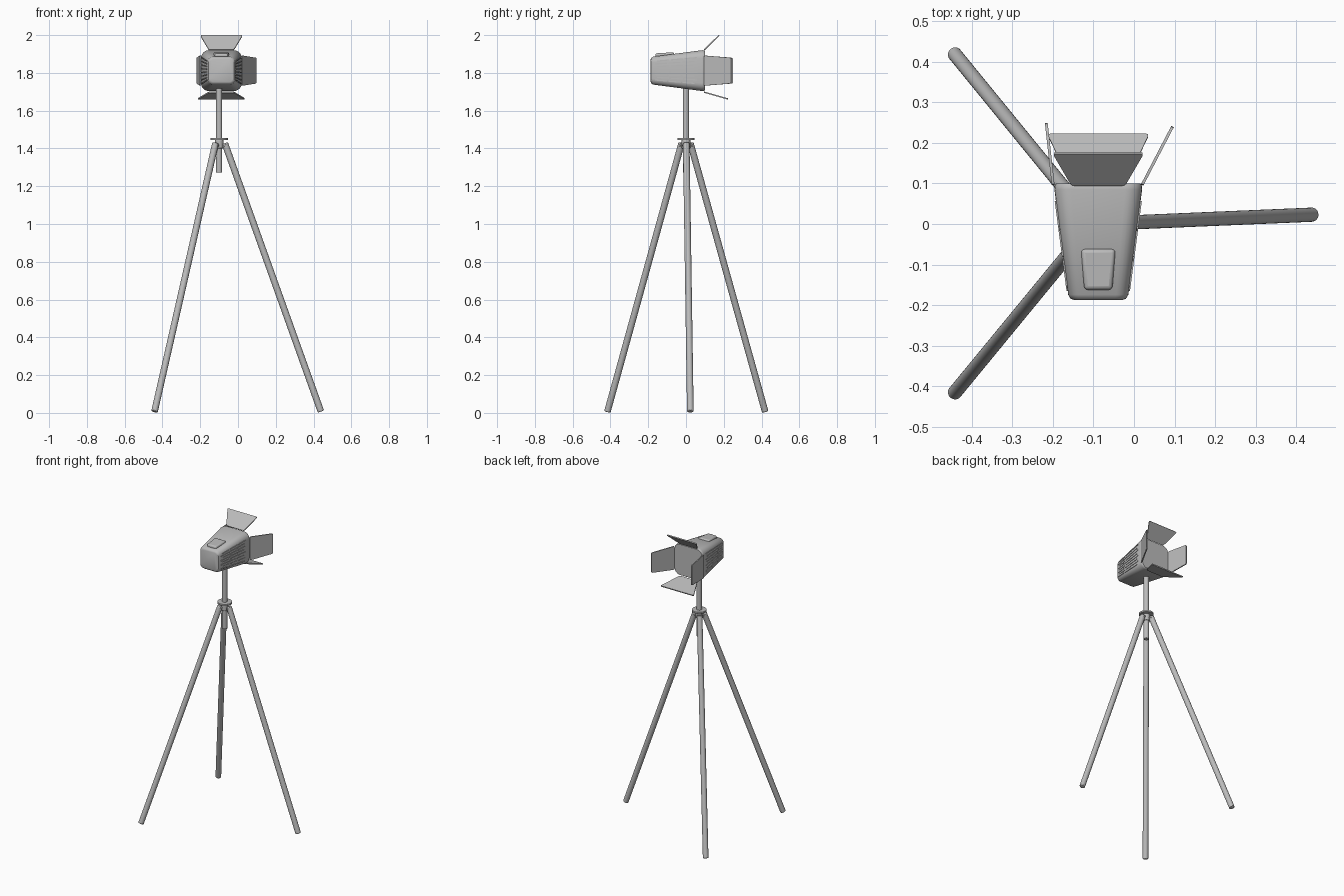
import bpy
import bmesh
import math
from mathutils import Vector

cube = bpy.data.objects.get("Cube")
if cube:
    bpy.data.objects.remove(cube, do_unlink=True)

grey = bpy.data.materials.new("neutral grey")
grey.use_nodes = True
grey.diffuse_color = (0.5, 0.5, 0.5, 1)
grey.node_tree.nodes["Principled BSDF"].inputs["Base Color"].default_value = (0.5, 0.5, 0.5, 1)

POLE_X = -0.10
HEAD = Vector((-0.088, 0, 1.812))


def finish(name, bm, bevel=0.0, segments=2, angle=35):
    """Turn a bmesh into a smooth-shaded object, optionally bevelled."""
    bmesh.ops.recalc_face_normals(bm, faces=bm.faces[:])
    mesh = bpy.data.meshes.new(name)
    bm.to_mesh(mesh)
    bm.free()
    mesh.materials.append(grey)
    obj = bpy.data.objects.new(name, mesh)
    bpy.context.collection.objects.link(obj)
    if bevel:
        mod = obj.modifiers.new("soft edges", 'BEVEL')
        mod.width = bevel
        mod.segments = segments
        mod.limit_method = 'ANGLE'
    bpy.ops.object.select_all(action='DESELECT')
    obj.select_set(True)
    bpy.context.view_layer.objects.active = obj
    bpy.ops.object.shade_smooth_by_angle(angle=math.radians(angle))
    return obj


def loft(bm, rings):
    """Skin closed rings of points and cap both ends."""
    loops = [[bm.verts.new(p) for p in ring] for ring in rings]
    for a, b in zip(loops, loops[1:]):
        for i in range(len(a)):
            j = (i + 1) % len(a)
            bm.faces.new((a[i], a[j], b[j], b[i]))
    bm.faces.new(loops[0][::-1])
    bm.faces.new(loops[-1])


def rod(name, start, end, radius, bevel=0.003, sides=24):
    start, end = Vector(start), Vector(end)
    axis = end - start
    turn = axis.to_track_quat('Z', 'Y')
    circle = [Vector((radius * math.cos(t), radius * math.sin(t), 0))
              for t in (math.tau * i / sides for i in range(sides))]
    bm = bmesh.new()
    loft(bm, [[p + turn @ c for c in circle] for p in (start, end)])
    return finish(name, bm, bevel)


def rounded_ring(y, half_w, half_h, radius, steps=6):
    """Rounded rectangle across the lamp axis."""
    ring = []
    for quarter, (sx, sz) in enumerate(((1, 1), (-1, 1), (-1, -1), (1, -1))):
        for k in range(steps + 1):
            t = math.pi / 2 * (quarter + k / steps)
            ring.append(HEAD + Vector((sx * (half_w - radius) + radius * math.cos(t), y,
                                       sz * (half_h - radius) + radius * math.sin(t))))
    return ring


# Lamp housing, narrow at the front and wide at the opening
bm = bmesh.new()
loft(bm, [rounded_ring(*s) for s in (
    (-0.187, 0.060, 0.060, 0.020), (-0.184, 0.068, 0.067, 0.026),
    (-0.174, 0.074, 0.074, 0.030), (0.085, 0.108, 0.108, 0.042),
    (0.095, 0.107, 0.107, 0.042), (0.100, 0.104, 0.104, 0.040))])
finish("lamp_housing", bm)

# Raised block on top of the housing
bm = bmesh.new()
outline = ((-0.034, -0.162), (0.034, -0.162), (0.042, -0.062), (-0.042, -0.062))
loft(bm, [[HEAD + Vector((x * s, y, z + y * 0.06)) for x, y in outline]
          for s, z in ((1.04, 0.06), (1, 0.101))])
finish("top_block", bm, 0.009, 3)


# Rows of louvres on both sides of the housing
def side_point(side, y, row, depth, lift):
    grow = (y + 0.174) / 0.259
    half = 0.074 + 0.034 * grow
    return HEAD + Vector((side * (half + depth), y, row * half * 0.66 + lift))


for side, label in ((1, "left"), (-1, "right")):
    bm = bmesh.new()
    for r in range(8):
        row = -1 + 2 * r / 7
        shift = 0.012 if r % 2 else 0
        for start in (-0.165, -0.092, -0.019):
            y0 = start + shift
            corners = ((-0.004, -0.003), (0.003, -0.003), (0.003, 0.003), (-0.004, 0.003))
            loft(bm, [[side_point(side, y, row, d, h) for d, h in corners]
                      for y in (y0, y0 + 0.064)])
    finish(label + "_louvres", bm)


# Four hinged flaps around the opening, each given by root and tip edges
def flap(name, root_a, root_b, tip_b, tip_a):
    bm = bmesh.new()
    pts = [Vector(p) for p in (root_a, root_b, tip_b, tip_a)]
    normal = (pts[1] - pts[0]).cross(pts[3] - pts[0]).normalized() * 0.0035
    rounded = []
    for i, p in enumerate(pts):
        before, after = pts[i - 1], pts[(i + 1) % 4]
        a = p + (before - p).normalized() * 0.009
        b = p + (after - p).normalized() * 0.009
        rounded += [a, (a + b + p * 2) / 4, b]
    loft(bm, [[p + normal * s for p in rounded] for s in (-1, 1)])
    finish(name, bm)


def level_flap(name, root, tip, root_half, tip_half):
    flap(name, *[(HEAD.x + w, y, z) for w, (y, z) in (
        (-root_half, root), (root_half, root), (tip_half, tip), (-tip_half, tip))])


def upright_flap(name, root, tip):
    flap(name, *[(x, y, HEAD.z + h) for h, (x, y) in (
        (-0.08, root), (0.08, root), (0.068, tip), (-0.068, tip))])


level_flap("top_flap", (0.096, 1.921), (0.175, 1.998), 0.066, 0.112)
level_flap("bottom_flap", (0.096, 1.698), (0.222, 1.662), 0.066, 0.126)
upright_flap("left_flap", (0.020, 0.096), (0.095, 0.240))
upright_flap("right_flap", (-0.199, 0.096), (-0.216, 0.249))

# Centre pole, collar and hub
rod("centre_pole", (POLE_X, 0, 1.272), (POLE_X, 0, 1.73), 0.0165)
rod("collar", (POLE_X, 0, 1.444), (POLE_X, 0, 1.456), 0.046, 0.002, 40)
rod("hub", (POLE_X, 0, 1.400), (POLE_X, 0, 1.446), 0.023)

# Three legs with a hinge pin at the top of each
feet = {"left": (0.439, 0.023), "back": (-0.442, 0.419), "front": (-0.442, -0.416)}
for label, (fx, fy) in feet.items():
    out = Vector((fx - POLE_X, fy, 0)).normalized()
    top = Vector((POLE_X, 0, 1.428)) + out * 0.03
    rod(label + "_leg", top, (fx, fy, 0.007), 0.0175, 0.004)
    across = out.cross(Vector((0, 0, 1))) * 0.021
    pin = top - Vector((0, 0, 0.012))
    rod(label + "_hinge_pin", pin - across, pin + across, 0.006, 0.001, 12)
